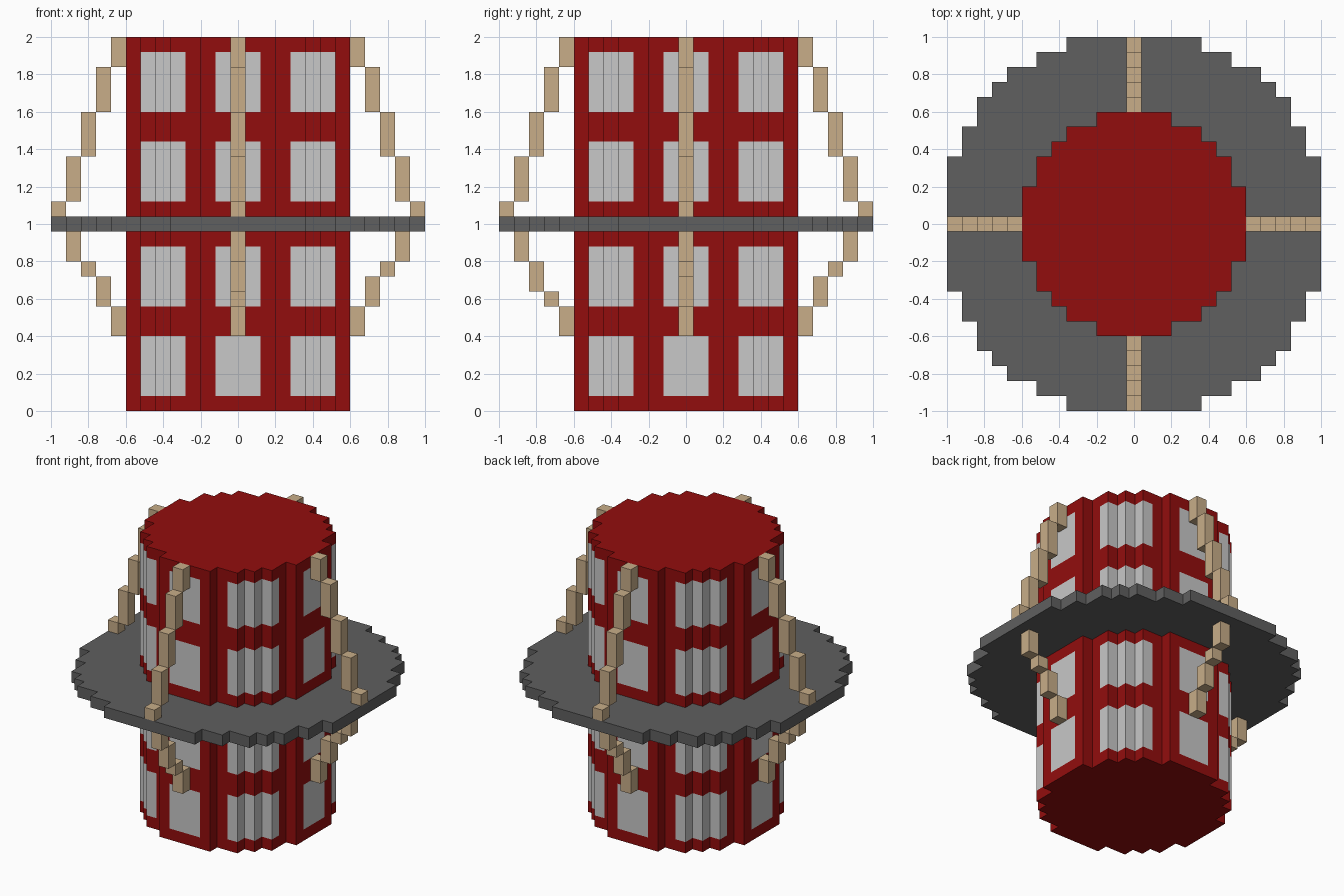
import bpy, bmesh

if "Cube" in bpy.data.objects:
    bpy.data.objects.remove(bpy.data.objects["Cube"])


def material(name, rgb):
    m = bpy.data.materials.new(name)
    m.diffuse_color = (*rgb, 1)
    m.use_nodes = True
    m.node_tree.nodes["Principled BSDF"].inputs["Base Color"].default_value = m.diffuse_color
    return m


RED = material("dark red", (0.29, 0.004, 0.004))
PANE = material("pale grey", (0.58, 0.58, 0.58))
GREY = material("dark grey", (0.115, 0.115, 0.115))
TAN = material("tan", (0.58, 0.42, 0.25))


def make_object(name, bm, mats):
    bmesh.ops.recalc_face_normals(bm, faces=bm.faces)
    me = bpy.data.meshes.new(name)
    bm.to_mesh(me)
    bm.free()
    for m in mats:
        me.materials.append(m)
    ob = bpy.data.objects.new(name, me)
    bpy.context.collection.objects.link(ob)
    return ob


def turn(x, y, k):
    for _ in range(k):
        x, y = -y, x
    return x, y


def stepped_prism(name, quadrant, levels, mats, rule=lambda c: 0):
    """Extrude a quarter outline, turned four times, through the z levels."""
    pts = [turn(x, y, k) for k in range(4) for x, y in quadrant]
    bm = bmesh.new()
    rings = [[bm.verts.new((x, y, z)) for x, y in pts] for z in levels]
    n = len(pts)
    for a, b in zip(rings, rings[1:]):
        for i in range(n):
            j = (i + 1) % n
            f = bm.faces.new((a[i], a[j], b[j], b[i]))
            f.material_index = rule(f.calc_center_median())
    bm.faces.new(rings[0][::-1])
    bm.faces.new(rings[-1])
    return make_object(name, bm, mats)


# Round tower with four rows of windows
ROWS = [(0.08, 0.40), (0.56, 0.88), (1.12, 1.44), (1.60, 1.92)]


def window_rule(c):
    small = min(abs(c.x), abs(c.y))
    in_row = any(lo < c.z < hi for lo, hi in ROWS)
    return int(in_row and (small < 0.01 or small > 0.281))


tower = [(.6, .12), (.6, .2), (.52, .2), (.52, .28), (.52, .36), (.44, .36),
         (.44, .44), (.36, .44), (.36, .52), (.28, .52), (.2, .52), (.2, .6), (.12, .6)]
stepped_prism("tower", tower, [0] + [z for r in ROWS for z in r] + [2],
              [RED, PANE], window_rule)

# Flat stepped disc around the middle
disc = [(1, .36), (.92, .36), (.92, .52), (.84, .52), (.84, .68), (.76, .68), (.76, .76),
        (.68, .76), (.68, .84), (.52, .84), (.52, .92), (.36, .92), (.36, 1)]
stepped_prism("disc", disc, [0.96, 1.04], [GREY])


# Stepped braces on four sides, above and below the disc
def brace(name, side, steps):
    bm = bmesh.new()
    for r, z0, z1 in steps:
        res = bmesh.ops.create_cube(bm, size=1)
        for v in res["verts"]:
            x, y = turn(r + 0.04 + v.co.x * 0.08, v.co.y * 0.08, side)
            v.co = (x, y, (z0 + z1) / 2 + v.co.z * (z1 - z0))
    make_object(name, bm, [TAN])


upper = [(.92, 1.04, 1.12), (.84, 1.12, 1.36), (.76, 1.36, 1.6), (.68, 1.6, 1.84), (.6, 1.84, 2)]
for k, side in enumerate(("right", "back", "left", "front")):
    knee = 0.64 if side == "front" else 0.72
    lower = [(.84, .8, .96), (.76, knee, .8), (.68, .56, knee), (.6, .4, .56)]
    brace("upper_brace_" + side, k, upper)
    brace("lower_brace_" + side, k, lower)
